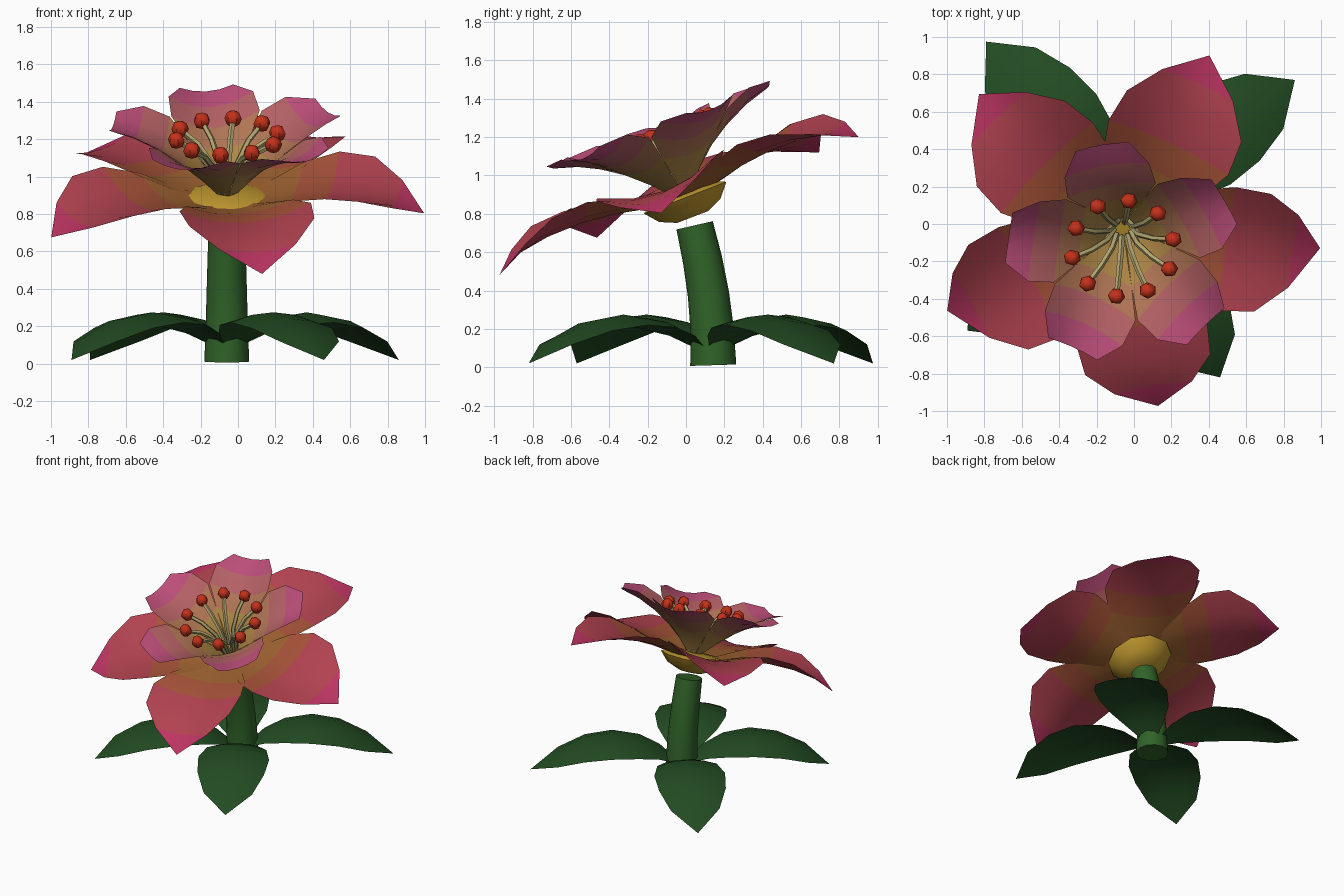
import bpy, bmesh
from math import radians, cos, sin, pi, atan2
from mathutils import Matrix, Vector

if "Cube" in bpy.data.objects:
    bpy.data.objects.remove(bpy.data.objects["Cube"])


def material(name, rgb):
    m = bpy.data.materials.new(name)
    m.diffuse_color = (*rgb, 1)
    m.use_nodes = True
    m.node_tree.nodes["Principled BSDF"].inputs["Base Color"].default_value = m.diffuse_color
    return m


GREEN = material("stem_green", (0.03, 0.125, 0.022))
LEAF = material("leaf_green", (0.016, 0.07, 0.016))
YELLOW = material("yellow", (0.55, 0.33, 0.03))
CREAM = material("filament", (0.45, 0.38, 0.16))
RED = material("anther_red", (0.55, 0.03, 0.01))
OUTER = [material("outer_base", (0.34, 0.12, 0.03)),
         material("outer_inner", (0.38, 0.085, 0.04)),
         material("outer_mid", (0.44, 0.055, 0.08)),
         material("outer_tip", (0.50, 0.035, 0.12))]
INNER = [material("inner_base", (0.42, 0.24, 0.06)),
         material("inner_inner", (0.44, 0.18, 0.09)),
         material("inner_mid", (0.46, 0.12, 0.13)),
         material("inner_tip", (0.50, 0.075, 0.19))]


def finish(name, bm, mats, matrix=Matrix()):
    bmesh.ops.remove_doubles(bm, verts=bm.verts, dist=1e-4)
    bm.transform(matrix)
    me = bpy.data.meshes.new(name)
    bm.to_mesh(me)
    bm.free()
    for m in mats:
        me.materials.append(m)
    ob = bpy.data.objects.new(name, me)
    bpy.context.collection.objects.link(ob)
    bpy.ops.object.select_all(action='DESELECT')
    ob.select_set(True)
    bpy.context.view_layer.objects.active = ob
    bpy.ops.object.shade_smooth_by_angle(angle=radians(50))
    return ob


def blade(name, rows, cup, mats, matrix, cols=4):
    """Cupped petal or leaf along +x; rows are (distance, height, half width)."""
    bm = bmesh.new()
    grid = []
    for r, h, w in rows:
        ys = [w * (2 * i / cols - 1) for i in range(cols + 1)]
        grid.append([bm.verts.new((r, y, h + cup * y * y)) for y in ys])
    for j in range(len(rows) - 1):
        for i in range(cols):
            f = bm.faces.new((grid[j][i], grid[j + 1][i],
                              grid[j + 1][i + 1], grid[j][i + 1]))
            f.material_index = j * len(mats) // (len(rows) - 1)
    finish(name, bm, mats, matrix)


def tube(bm, points, radii, sides):
    """Capped tube whose rings stand across the path."""
    pts = [Vector(p) for p in points]
    rings = []
    for i, p in enumerate(pts):
        t = (pts[min(i + 1, len(pts) - 1)] - pts[max(i - 1, 0)]).normalized()
        a = t.cross(Vector((0, 1, 0)))
        if a.length < 0.1:
            a = t.cross(Vector((1, 0, 0)))
        a.normalize()
        b = t.cross(a)
        rings.append([bm.verts.new(p + radii[i] * (a * cos(2 * pi * k / sides)
                                                   + b * sin(2 * pi * k / sides)))
                      for k in range(sides)])
    for lo, hi in zip(rings, rings[1:]):
        for k in range(sides):
            n = (k + 1) % sides
            bm.faces.new((lo[k], lo[n], hi[n], hi[k]))
    bm.faces.new(rings[0][::-1])
    bm.faces.new(rings[-1])


# Curved stem, leaning forward at the top
bm = bmesh.new()
tube(bm, [(-.06, .142, .011), (-.06, .136, .2), (-.06, .117, .38),
          (-.06, .086, .56), (-.06, .045, .74)],
     [.12, .113, .108, .103, .097], 12)
finish("stem", bm, [GREEN])

# Four leaves arching out of the foot of the stem, edges drooping
leaf_rows = [(.06, .10, .05), (.17, .18, .14), (.32, .245, .22), (.52, .275, .262),
             (.72, .24, .247), (.92, .145, .18)]
foot = Vector((-.06, .13))
for i, tip in enumerate([(.86, .77), (-.79, .975), (-.89, -.57), (.46, -.82)]):
    d = Vector(tip) - foot
    blade(f"leaf_{i + 1}", leaf_rows + [(d.length, .02, 0)], -.8, [LEAF],
          Matrix.Translation((foot.x, foot.y, 0)) @ Matrix.Rotation(atan2(d.y, d.x), 4, 'Z'))

# Flower head frame, tilted toward the front
HEAD = Matrix.Translation((-.06, .006, .856)) @ Matrix.Rotation(radians(21), 4, 'X')

# Yellow receptacle: a shallow bowl with a nearly flat top
bm = bmesh.new()
profile = [(.09, -.078), (.18, -.04), (.242, .03), (.2, .05), (.06, .065)]
tube(bm, [(0, 0, z) for r, z in profile], [r for r, z in profile], 10)
finish("receptacle", bm, [YELLOW], HEAD)

# Two rings of five petals
outer_rows = [(.1, .03, .08), (.2, .045, .18), (.37, .08, .295), (.56, .1, .357),
              (.755, .096, .34), (.92, .07, .21), (1.065, 0, 0)]
inner_rows = [(.05, .065, .036), (.12, .145, .085), (.22, .23, .16), (.34, .305, .24),
              (.48, .37, .23), (.615, .41, .145)]
for i in range(5):
    blade(f"outer_petal_{i + 1}", outer_rows, .72, OUTER,
          HEAD @ Matrix.Rotation(radians(-7.8 + 72 * i), 4, 'Z'))
    blade(f"inner_petal_{i + 1}", inner_rows, 1.45, INNER,
          HEAD @ Matrix.Rotation(radians(28.2 + 72 * i), 4, 'Z'))

# Ten stamens: bent filament with a round anther
for i in range(10):
    m = HEAD @ Matrix.Rotation(radians(11 + 36 * i), 4, 'Z')
    bm = bmesh.new()
    tube(bm, [(.05, 0, .08), (.085, 0, .21), (.17, 0, .315), (.275, 0, .38)],
         [.018, .017, .016, .015], 5)
    finish(f"filament_{i + 1}", bm, [CREAM], m)
    bm = bmesh.new()
    bmesh.ops.create_uvsphere(bm, u_segments=6, v_segments=4, radius=.047)
    finish(f"anther_{i + 1}", bm, [RED], m @ Matrix.Translation((.275, 0, .382)))
